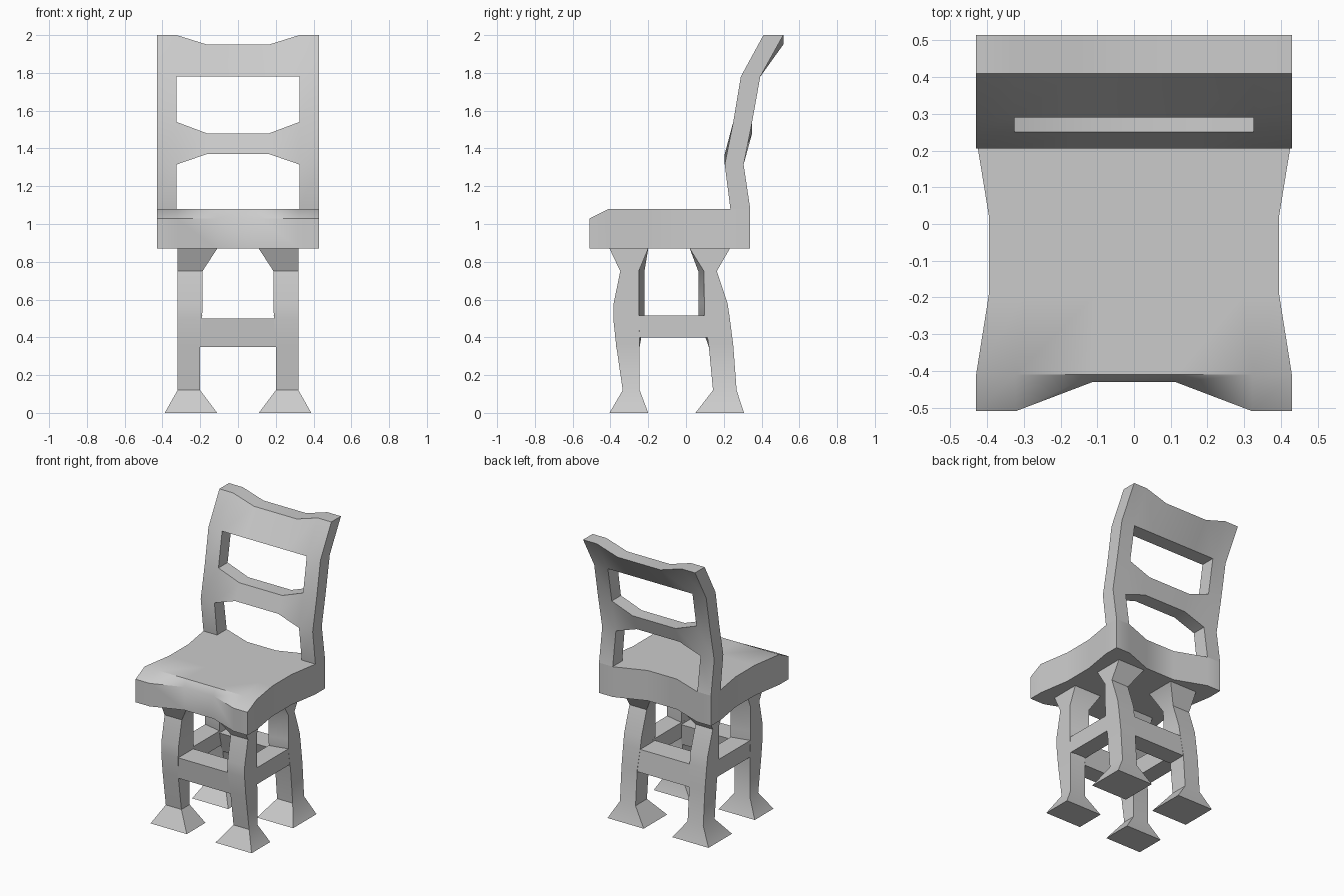
import bpy, bmesh

if "Cube" in bpy.data.objects:
    bpy.data.objects.remove(bpy.data.objects["Cube"])


def finish(name, bm):
    loose = [v for v in bm.verts if not v.link_faces]
    bmesh.ops.delete(bm, geom=loose, context='VERTS')
    bmesh.ops.recalc_face_normals(bm, faces=bm.faces)
    me = bpy.data.meshes.new(name)
    bm.to_mesh(me)
    bm.free()
    ob = bpy.data.objects.new(name, me)
    bpy.context.collection.objects.link(ob)
    bpy.ops.object.select_all(action='DESELECT')
    ob.select_set(True)
    bpy.context.view_layer.objects.active = ob
    bpy.ops.object.shade_smooth_by_angle(angle=0.6)
    return ob


def slab(name, a, b, holes=()):
    """Thick panel between two point grids a[row][col] and b, minus hole cells."""
    bm = bmesh.new()
    va, vb = ([[bm.verts.new(p) for p in row] for row in g] for g in (a, b))
    cells = {(r, c) for r in range(len(a) - 1) for c in range(len(a[0]) - 1)} - set(holes)
    for r, c in cells:
        ring = [(r, c), (r, c + 1), (r + 1, c + 1), (r + 1, c)]
        sides = [(r - 1, c), (r, c + 1), (r + 1, c), (r, c - 1)]
        for g in (va, vb):
            bm.faces.new([g[i][j] for i, j in ring])
        for k, n in enumerate(sides):
            if n not in cells:
                (i, j), (p, q) = ring[k], ring[(k + 1) % 4]
                bm.faces.new([va[i][j], va[p][q], vb[p][q], vb[i][j]])
    return finish(name, bm)


def loft(name, rings):
    """Closed solid through a list of matching point rings."""
    bm = bmesh.new()
    vs = [[bm.verts.new(p) for p in ring] for ring in rings]
    for lo, hi in zip(vs, vs[1:]):
        n = len(lo)
        for k in range(n):
            bm.faces.new([lo[k], lo[(k + 1) % n], hi[(k + 1) % n], hi[k]])
    bm.faces.new(vs[0])
    bm.faces.new(vs[-1])
    return finish(name, bm)


# Seat: waisted sides, hollowed front and back edges, sloped front lip
seat_rows = [(-.51, .43, 1.03, .08), (-.41, .43, 1.08, 0), (-.19, .395, 1.08, 0),
             (.02, .395, 1.08, 0), (.235, .43, 1.08, 0), (.34, .43, 1.08, -.08)]
seat_cols = [(-1, 0), (-.75, 0), (-.26, 1), (.26, 1), (.75, 0), (1, 0)]
top = [[(f * w, y + m * dent, z) for f, m in seat_cols] for y, w, z, dent in seat_rows]
bottom = [[(x, y, .87) for x, y, z in row] for row in top]
slab("seat", top, bottom)

# Backrest: bent profile with two openings; middle columns shift up or down
back_rows = [(1.08, 0, .235, .34), (1.315, .055, .205, .305), (1.54, -.06, .25, .35),
             (1.78, 0, .29, .393), (2.0, -.05, .41, .515)]
back_cols = [(-.43, 0), (-.325, 0), (-.165, 1), (.165, 1), (.325, 0), (.43, 0)]
front = [[(x, yf, z + m * dz) for x, m in back_cols] for z, dz, yf, yb in back_rows]
rear = [[(x, yb, z + m * dz) for x, m in back_cols] for z, dz, yf, yb in back_rows]
slab("backrest", front, rear, [(r, c) for r in (0, 2) for c in (1, 2, 3)])

# Legs: z, inner x, outer x, front y, rear y, extra depth on the inner corner
front_leg = [(0, .11, .388, -.405, -.2, 0), (.12, .2, .32, -.335, -.245, 0),
             (.36, .2, .32, -.37, -.245, 0), (.5, .19, .32, -.385, -.25, .03),
             (.58, .188, .32, -.383, -.25, .03), (.75, .188, .32, -.348, -.25, .03),
             (.87, .11, .32, -.405, -.2, 0)]
rear_leg = [(0, .11, .388, .05, .307, 0), (.12, .2, .32, .143, .268, 0),
            (.36, .2, .32, .12, .25, 0), (.5, .19, .32, .097, .232, .03),
            (.58, .188, .32, .097, .22, .03), (.75, .188, .32, .095, .163, .03),
            (.87, .11, .32, .02, .232, 0)]
for side, s in (("left", -1), ("right", 1)):
    loft(f"front_leg_{side}", [[(s * i, f, z), (s * o, f, z), (s * o, r, z), (s * i, r + e, z)]
                               for z, i, o, f, r, e in front_leg])
    loft(f"rear_leg_{side}", [[(s * i, f - e, z), (s * o, f, z), (s * o, r, z), (s * i, r, z)]
                              for z, i, o, f, r, e in rear_leg])
    # Side stretcher
    loft(f"side_rail_{side}", [[(s * i, y0, z), (s * .319, y0, z), (s * .319, y1, z), (s * i, y1, z)]
                               for z, i, y0, y1 in ((.4, .2, -.255, .125), (.515, .189, -.255, .105))])

# Front and rear stretchers
for name, prof in (("front_rail", ((-.369, .35), (-.384, .5), (-.22, .5), (-.245, .35))),
                   ("rear_rail", ((.12, .35), (.068, .5), (.231, .5), (.249, .35)))):
    loft(name, [[(x, y, z) for y, z in prof] for x in (-.205, .205)])
